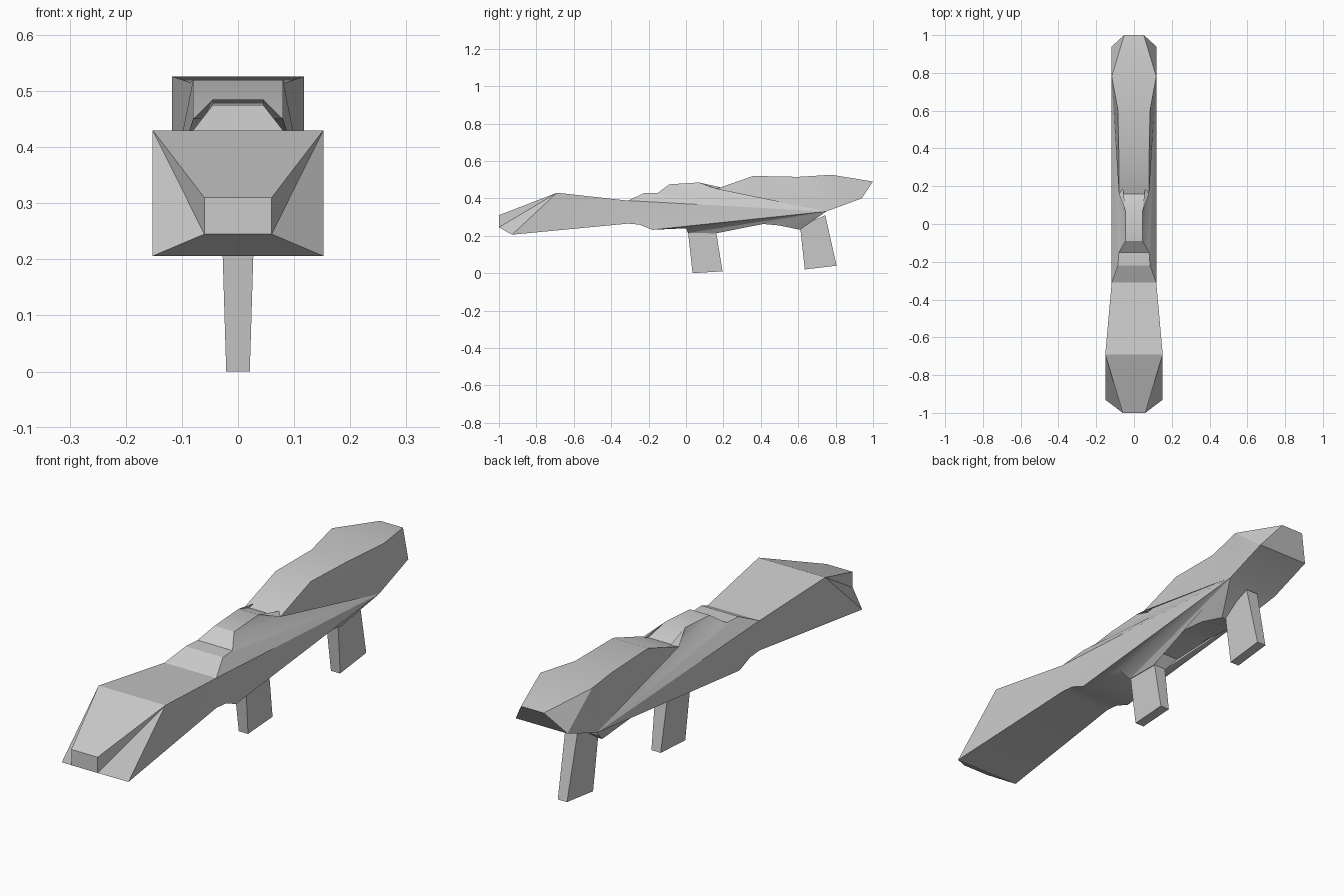
import bpy, bmesh, math

cube = bpy.data.objects.get("Cube")
if cube:
    bpy.data.objects.remove(cube, do_unlink=True)

grey = bpy.data.materials.new("Plain grey")
grey.use_nodes = True
GREY = (0.6, 0.6, 0.6, 1)
grey.diffuse_color = GREY
grey.node_tree.nodes["Principled BSDF"].inputs["Base Color"].default_value = GREY


def finish(name, bm):
    """Turn a bmesh into a shaded, coloured object."""
    bmesh.ops.recalc_face_normals(bm, faces=bm.faces[:])
    mesh = bpy.data.meshes.new(name)
    bm.to_mesh(mesh)
    bm.free()
    mesh.materials.append(grey)
    obj = bpy.data.objects.new(name, mesh)
    bpy.context.collection.objects.link(obj)
    bpy.ops.object.select_all(action='DESELECT')
    obj.select_set(True)
    bpy.context.view_layer.objects.active = obj
    bpy.ops.object.shade_smooth_by_angle(angle=math.radians(25))
    return obj


# Body outline: (half width, y, z) along the top, nose to tail
TOP = [(.06, -1, .31), (.152, -.69, .43), (.118, -.31, .388), (.085, -.22, .43),
       (.08, -.15, .43), (.045, -.09, .475), (.045, .07, .485), (.08, .16, .45),
       (.08, .36, .52), (.085, .60, .515), (.118, .78, .526), (.052, 1, .49)]
# The same along the underside, nose to the rear leg
BOTTOM = [(.06, -1, .245), (.152, -.93, .206), (.118, -.31, .265), (.118, -.25, .26),
          (.118, -.18, .232), (.08, 0, .24), (.03, .01, .215), (.03, .16, .213),
          (.06, .20, .256), (.06, .34, .27), (.06, .50, .255), (.045, .61, .232)]
HIP = (.118, .75, .33)      # side corner where the flank facets meet
TAIL = (.118, .94, .40)     # lower corner of the tail

bm = bmesh.new()


def pair(p):
    """Right and left vertices of one station."""
    return [bm.verts.new((s * p[0], p[1], p[2])) for s in (-1, 1)]


top = [pair(p) for p in TOP]
bottom = [pair(p) for p in BOTTOM]
hip, tail = pair(HIP), pair(TAIL)

# Spine and underside strips, closed round the tail and nose
ring = top + [tail, hip] + bottom[::-1]
for a, b in zip(ring, ring[1:] + ring[:1]):
    bm.faces.new((a[0], a[1], b[1], b[0]))

# Both flanks
for s in (0, 1):
    t, b = [p[s] for p in top], [p[s] for p in bottom]
    h, e = hip[s], tail[s]
    bm.faces.new((t[0], t[1], b[0]))
    bm.faces.new((b[0], t[1], b[1]))
    bm.faces.new((t[1], t[2], b[2], b[1]))
    bm.faces.new((t[2], b[3], b[2]))
    bm.faces.new((t[2], b[4], b[3]))
    bm.faces.new((t[2], h, b[4]))
    for i in range(2, 10):          # upper facets fanning from the hip
        bm.faces.new((t[i], t[i + 1], h))
    for i in range(4, 11):          # lower facets fanning from the hip
        bm.faces.new((b[i], b[i + 1], h))
    bm.faces.new((t[10], e, h))
    bm.faces.new((t[10], t[11], e))
finish("body", bm)


def leg(name, outline, top_half, foot_half):
    """Tapered leg from a side outline: two upper then two lower (y, z) points."""
    bm = bmesh.new()
    sides = []
    for s in (-1, 1):
        sides.append([bm.verts.new((s * (top_half if i < 2 else foot_half), y, z))
                      for i, (y, z) in enumerate(outline)])
    l, r = sides
    bm.faces.new(l)
    bm.faces.new(r)
    for i in range(4):
        j = (i + 1) % 4
        bm.faces.new((l[i], l[j], r[j], r[i]))
    finish(name, bm)


leg("front_leg", [(.01, .23), (.16, .23), (.195, .01), (.035, 0)], .028, .021)
leg("rear_leg", [(.61, .25), (.745, .31), (.805, .04), (.635, .02)], .028, .021)
